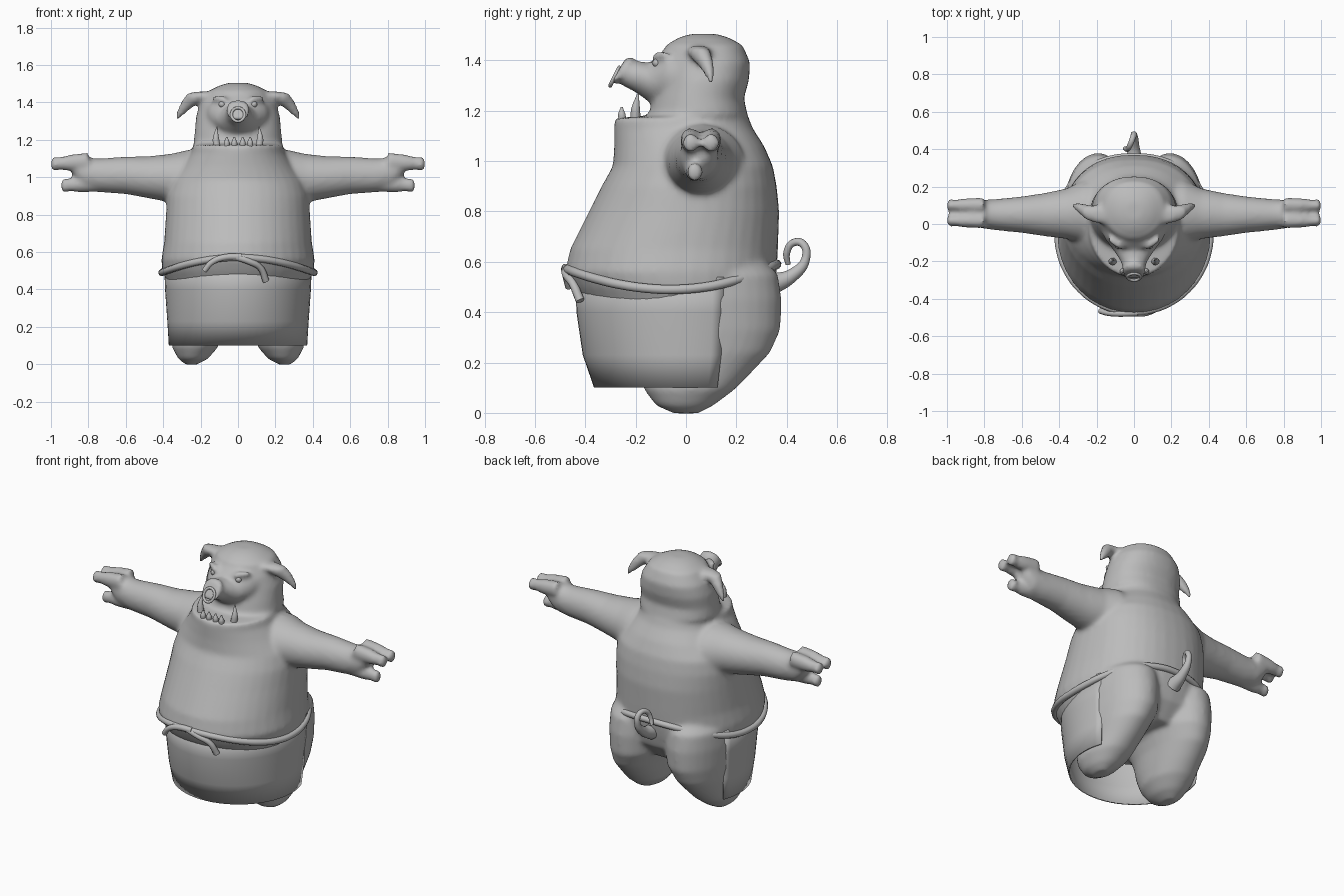
import bpy, bmesh, math
from mathutils import Vector

cube = bpy.data.objects.get("Cube")
if cube:
    bpy.data.objects.remove(cube)

clay = bpy.data.materials.new("clay_grey")
clay.use_nodes = True
clay.diffuse_color = (0.5, 0.5, 0.5, 1)
clay.node_tree.nodes["Principled BSDF"].inputs["Base Color"].default_value = (0.5, 0.5, 0.5, 1)

X, Y, Z = Vector((1, 0, 0)), Vector((0, 1, 0)), Vector((0, 0, 1))


def loft(bm, rings, u, v, n=32, square=1.0):
    """Skin closed ellipses (centre, ru, rv); square < 1 fills out the +v half."""
    loops = []
    for c, ru, rv in rings:
        loop = []
        for i in range(n):
            a = math.tau * i / n
            s, k = math.sin(a), math.cos(a)
            if s > 0:
                s, k = s ** square, math.copysign(abs(k) ** square, k)
            loop.append(bm.verts.new(Vector(c) + u * ru * k + v * rv * s))
        loops.append(loop)
    for a, b in zip(loops, loops[1:]):
        for i in range(n):
            j = (i + 1) % n
            bm.faces.new((a[i], a[j], b[j], b[i]))
    bm.faces.new(loops[0])
    bm.faces.new(loops[-1])


def finish(name, bm, angle=60):
    bmesh.ops.recalc_face_normals(bm, faces=bm.faces)
    me = bpy.data.meshes.new(name)
    bm.to_mesh(me)
    bm.free()
    me.materials.append(clay)
    ob = bpy.data.objects.new(name, me)
    bpy.context.collection.objects.link(ob)
    bpy.ops.object.select_all(action='DESELECT')
    bpy.context.view_layer.objects.active = ob
    ob.select_set(True)
    bpy.ops.object.shade_smooth_by_angle(angle=math.radians(angle))
    return ob


def cord(name, points, radii, closed=False):
    """Round cord through the points, tapering by radii."""
    cu = bpy.data.curves.new(name, 'CURVE')
    cu.dimensions = '3D'
    cu.bevel_depth = 1
    cu.bevel_resolution = 3
    cu.resolution_u = 6
    cu.use_fill_caps = True
    sp = cu.splines.new('BEZIER')
    sp.bezier_points.add(len(points) - 1)
    for p, co, r in zip(sp.bezier_points, points, radii):
        p.co, p.radius = co, r
        p.handle_left_type = p.handle_right_type = 'AUTO'
    sp.use_cyclic_u = closed
    cu.materials.append(clay)
    ob = bpy.data.objects.new(name, cu)
    bpy.context.collection.objects.link(ob)
    return ob


bm = bmesh.new()

# Torso, neck and skull: height, front, back, half width
trunk = [(.32, -.3, .25, .3), (.42, -.4, .33, .37), (.5, -.45, .35, .405), (.56, -.48, .36, .41),
         (.65, -.46, .365, .395), (.8, -.385, .37, .385), (.9, -.335, .36, .38), (.98, -.29, .345, .36),
         (1.06, -.285, .31, .3), (1.13, -.285, .265, .25), (1.17, -.285, .25, .24), (1.18, -.15, .245, .238),
         (1.25, -.13, .23, .23), (1.32, -.11, .25, .225), (1.39, -.1, .255, .205),
         (1.46, -.08, .225, .16), (1.49, -.03, .17, .1), (1.505, .02, .12, .05)]
loft(bm, [((0, (f + b) / 2, z), w, (b - f) / 2) for z, f, b, w in trunk], X, Y, 40, .88)

# Muzzle and tilted snout disc
muzzle = [(0, 1.34, .19, .13), (-.08, 1.335, .155, .115), (-.14, 1.31, .11, .08),
          (-.2, 1.335, .07, .062), (-.25, 1.35, .058, .052)]
loft(bm, [((0, y, z), w, h) for y, z, w, h in muzzle], X, Z)
tilt = Vector((0, .5, .87))
loft(bm, [((0, y, z), r, r) for y, z, r in ((-.235, 1.365, .055), (-.25, 1.36, .067), (-.272, 1.353, .062))],
     X, tilt)

for s in (1, -1):
    # Arm: distance, y, z, half depth, half height
    arm = [(.12, .06, .96, .19, .19), (.27, .065, .98, .17, .165), (.36, .055, .995, .135, .13),
           (.48, .05, 1.0, .115, .112), (.6, .05, 1.01, .097, .1), (.74, .05, 1.01, .083, .09),
           (.82, .053, 1.02, .075, .085), (.86, .056, 1.035, .066, .062), (.885, .056, 1.045, .05, .04)]
    loft(bm, [((s * x, y, z), d, h) for x, y, z, d, h in arm], Y, Z)
    # Two fingers and a thumb
    for y, z, start, end in ((.1, 1.07, .8, 1.0), (.018, 1.07, .8, 1.0), (.035, .955, .75, .945)):
        span = end - start
        loft(bm, [((s * (start + t * span), y, z + .015 * (1 - t)), r, r * 1.15)
                  for t, r in ((0, .042), (.5, .038), (.75, .03), (.93, .033), (1, .024))], Y, Z, 16)
    # Leg with buttock: height, x, front, back, half width
    leg = [(-.002, .25, -.05, .05, .03), (.03, .24, -.12, .11, .08), (.09, .23, -.165, .19, .122),
           (.16, .22, -.19, .26, .135), (.24, .212, -.2, .335, .15), (.33, .195, -.22, .375, .175),
           (.45, .192, -.24, .38, .185), (.55, .19, -.2, .365, .18), (.62, .18, -.1, .3, .13)]
    loft(bm, [((s * x, (f + b) / 2, z), w, (b - f) / 2) for z, x, f, b, w in leg], X, Y)
    # Drooping ear
    ear = [(.12, .05, 1.43, .06, .035), (.19, .05, 1.435, .05, .03), (.245, .06, 1.42, .042, .04),
           (.28, .08, 1.385, .03, .033), (.31, .095, 1.345, .022, .022), (.33, .1, 1.31, .01, .01)]
    loft(bm, [((s * x, y, z), d, h) for x, y, z, d, h in ear], Y, Vector((s * .6, 0, .8)), 16)
    # Brow ridge
    loft(bm, [((s * x, y, z), r, r) for x, y, z, r in
              ((.03, -.115, 1.39, .012), (.08, -.115, 1.415, .022), (.14, -.08, 1.425, .012))], Y, Z, 12)

body = finish("body", bm)
remesh = body.modifiers.new("blend", 'REMESH')
remesh.mode = 'VOXEL'
remesh.voxel_size = .013
remesh.use_smooth_shade = True
soften = body.modifiers.new("soften", 'SMOOTH')
soften.factor = .5
soften.iterations = 7

# Front apron, an open curved sheet: height, half width, depth
bm = bmesh.new()
rows, steps = [], 36
for z, w, d in ((.1, .37, .365), (.23, .378, .41), (.4, .39, .435), (.54, .395, .44)):
    angles = [math.radians(-200 + 220 * i / steps) for i in range(steps + 1)]
    rows.append([bm.verts.new((w * math.cos(a), d * math.sin(a), z)) for a in angles])
for a, b in zip(rows, rows[1:]):
    for i in range(steps):
        bm.faces.new((a[i], a[i + 1], b[i + 1], b[i]))
apron = finish("apron", bm)
apron.modifiers.new("cloth", 'SOLIDIFY').thickness = .008

# Waist cord dipping at the hips, with a tied bow
waist = []
for i in range(24):
    a = math.tau * i / 24
    s, k = math.sin(a), math.cos(a)
    if s > 0:
        s, k = s ** .88, math.copysign(abs(k) ** .88, k)
    waist.append((.407 * k, -.055 + .415 * s, .49 + (.1 if s > 0 else .08) * s * s))
cord("waist_cord", waist, [.019] * len(waist), True)
cord("bow_end_right", [(.02, -.475, .575), (-.08, -.478, .57), (-.14, -.475, .545), (-.18, -.465, .5)],
     (.018, .018, .016, .015))
cord("bow_end_left", [(-.02, -.475, .575), (.06, -.475, .55), (.12, -.45, .515), (.15, -.42, .445)],
     (.018, .018, .017, .018))

# Curly tail
cord("tail", [(0, .34, .51), (0, .42, .545), (0, .475, .61), (-.005, .465, .67), (-.02, .425, .675),
              (-.035, .4, .635), (-.05, .405, .59)], (.045, .028, .018, .016, .015, .014, .01))

# Nose ring
nose = [(.035 * math.cos(a), -.283 + .018 * math.sin(a), 1.335 + .036 * math.sin(a))
        for a in (math.tau * i / 12 for i in range(12))]
cord("nose_ring", nose, [.008] * 12, True)

# Lower teeth, tusks and eyes
for i, x in enumerate((-.06, -.02, .025, .065)):
    cord("tooth_%d" % (i + 1), [(x, -.25, 1.15), (x, -.255, 1.185), (x, -.255, 1.215)], (.016, .016, .004))
for s, side in ((1, "left"), (-1, "right")):
    cord("tusk_" + side, [(s * .11, -.2, 1.15), (s * .118, -.2, 1.205), (s * .112, -.19, 1.27)],
         (.022, .018, .003))
    bm = bmesh.new()
    bmesh.ops.create_uvsphere(bm, u_segments=16, v_segments=10, radius=.018)
    eye = finish("eye_" + side, bm)
    eye.location = (s * .085, -.115, 1.39)
